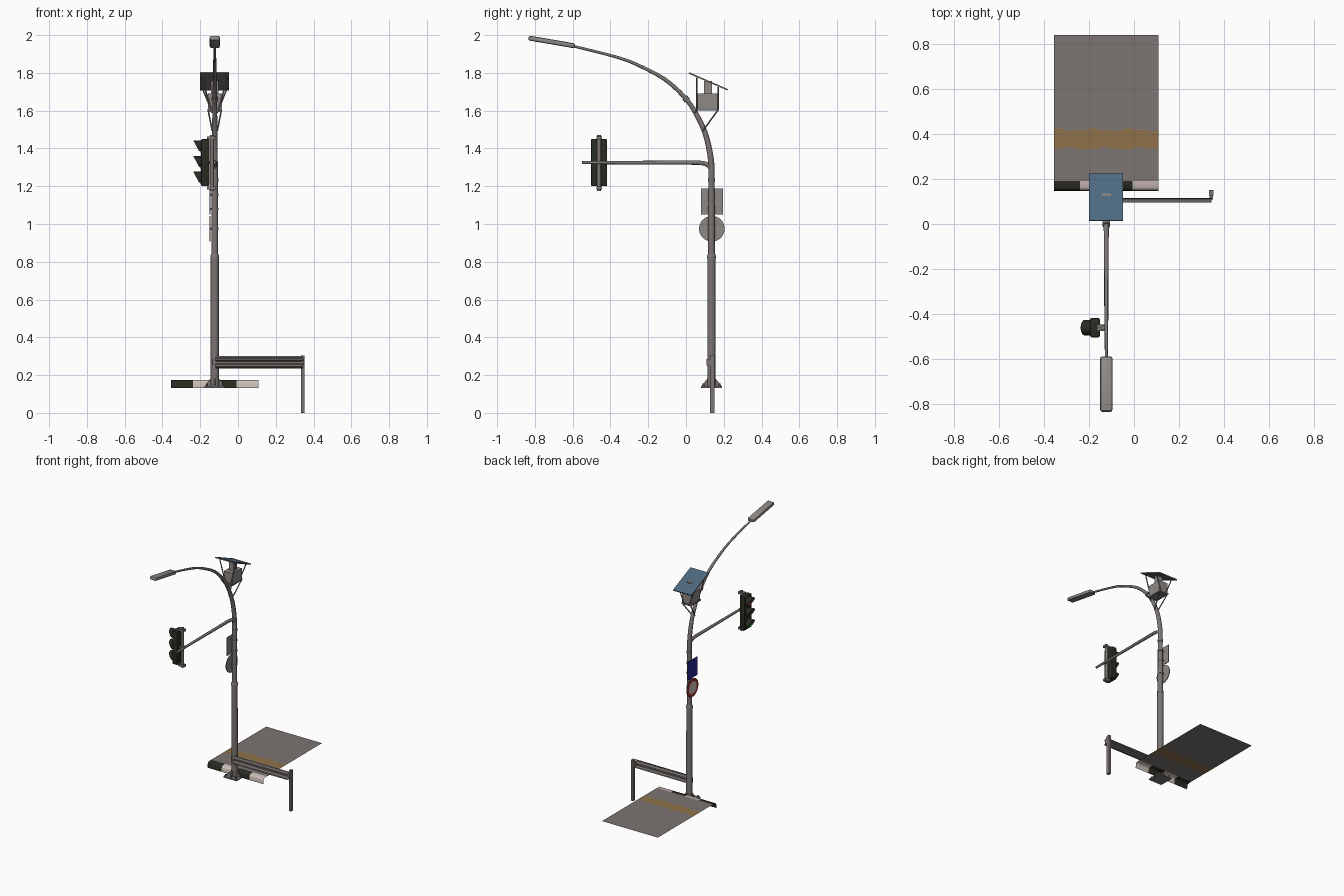
import bpy, bmesh, math
from mathutils import Vector, Matrix

if "Cube" in bpy.data.objects:
    bpy.data.objects.remove(bpy.data.objects["Cube"])

def mat(name, r, g, b):
    m = bpy.data.materials.new(name)
    m.diffuse_color = (r, g, b, 1)
    m.use_nodes = True
    m.node_tree.nodes["Principled BSDF"].inputs["Base Color"].default_value = m.diffuse_color
    return m

GREY = mat("pole_grey", .2, .178, .17)
LIGHT = mat("light_grey", .27, .25, .24)
BLACK = mat("dark_paint", .022, .025, .016)
WHITE = mat("off_white", .6, .51, .47)
ORANGE = mat("worn_orange", .28, .165, .07)
PANEL = mat("panel_blue", .075, .14, .21)
BLUE = mat("sign_blue", .02, .02, .3)
RED = mat("red", .35, .03, .025)
GREEN = mat("green", .01, .25, .015)
PX, PY = -.123, .135          # pole axis

def finish(name, bm, mats, smooth=True, solid=True):
    if solid:
        bmesh.ops.recalc_face_normals(bm, faces=bm.faces)
    me = bpy.data.meshes.new(name)
    bm.to_mesh(me)
    bm.free()
    for m in mats:
        me.materials.append(m)
    ob = bpy.data.objects.new(name, me)
    bpy.context.collection.objects.link(ob)
    if smooth:
        bpy.ops.object.select_all(action='DESELECT')
        ob.select_set(True)
        bpy.context.view_layer.objects.active = ob
        bpy.ops.object.shade_smooth_by_angle(angle=math.radians(35))
    return ob

def box(name, lo, hi, m=GREY, bevel=0, rot=None):
    lo, hi = Vector(lo), Vector(hi)
    bm = bmesh.new()
    bmesh.ops.create_cube(bm, size=1)
    bmesh.ops.scale(bm, vec=hi - lo, verts=bm.verts)
    if bevel:
        bmesh.ops.bevel(bm, geom=bm.edges[:], offset=bevel, segments=2, affect='EDGES', profile=.5)
    if rot:
        bmesh.ops.rotate(bm, matrix=rot, verts=bm.verts)
    bmesh.ops.translate(bm, vec=(lo + hi) / 2, verts=bm.verts)
    return finish(name, bm, [m], bool(bevel))

def tube(name, pts, radii, m=GREY, n=16):
    """Round sweep along points; radii is one number or one per point."""
    pts = [Vector(p) for p in pts]
    if not isinstance(radii, (list, tuple)):
        radii = [radii] * len(pts)
    whole = (pts[-1] - pts[0]).normalized()
    ref = Vector((0, 1, 0)) if abs(whole.x) > .8 else Vector((1, 0, 0))
    bm, rings = bmesh.new(), []
    for i, p in enumerate(pts):
        d = (pts[min(i + 1, len(pts) - 1)] - pts[max(i - 1, 0)]).normalized()
        u = d.cross(ref).normalized()
        v = d.cross(u)
        rings.append([bm.verts.new(p + radii[i] * (u * math.cos(a) + v * math.sin(a)))
                      for a in (2 * math.pi * k / n for k in range(n))])
    for a, b in zip(rings, rings[1:]):
        for k in range(n):
            bm.faces.new((a[k], a[(k + 1) % n], b[(k + 1) % n], b[k]))
    bm.faces.new(rings[0])
    bm.faces.new(rings[-1])
    return finish(name, bm, [m])

def spline(p, steps=5):
    """Catmull-Rom through (y, z) points."""
    p = [Vector(q) for q in p]
    out = []
    for i in range(len(p) - 1):
        a, b, c, d = p[max(i - 1, 0)], p[i], p[i + 1], p[min(i + 2, len(p) - 1)]
        for s in range(steps):
            t = s / steps
            out.append(.5 * (2 * b + (c - a) * t + (2 * a - 5 * b + 4 * c - d) * t * t
                             + (3 * b - a - 3 * c + d) * t ** 3))
    return out + [p[-1]]

def sheet(name, xs, rows, mats, rule):
    """Open surface: rows(x) gives (y, z) points, rule(i, j) a material index."""
    bm = bmesh.new()
    g = [[bm.verts.new((x, y, z)) for y, z in rows(x)] for x in xs]
    for i in range(len(g) - 1):
        for j in range(len(g[0]) - 1):
            f = bm.faces.new((g[i][j], g[i + 1][j], g[i + 1][j + 1], g[i][j + 1]))
            f.material_index = rule(i, j)
    return finish(name, bm, mats, solid=False)

# Pole: thick lower shaft, collar, thinner upper shaft, curved tapering arm
def vert(name, spec, n=20):
    return tube(name, [(PX, PY, z) for r, z in spec], [r for r, z in spec], n=n)

vert("lower_pole", [(.022, .14), (.0215, .82)])
vert("pole_collar", [(.0235, .818), (.0235, .832), (.018, .842)])
vert("upper_pole", [(.018, .83), (.0168, 1.24)])
vert("upper_collar", [(.0185, 1.225), (.0185, 1.243)])
arm = spline([(.135, 1.235), (.132, 1.34), (.105, 1.47), (.057, 1.577), (0, 1.662),
              (-.1, 1.757), (-.22, 1.825), (-.355, 1.88), (-.61, 1.945)])
N = len(arm) - 1
tube("lamp_arm", [(PX, y, z) for y, z in arm], [.017 - .0105 * i / N for i in range(N + 1)])
tube("arm_collar", [(PX, .007, 1.653), (PX, -.007, 1.671)], .0165)

# Lamp head
tilt = math.atan2(1.985 - 1.943, .245)
box("lamp_head", (PX - .027, -.835, 1.951), (PX + .027, -.587, 1.977), LIGHT, .009,
    Matrix.Rotation(-tilt, 3, 'X'))

# Base plate, bolts and gussets
box("base_plate", (PX - .055, PY - .055, .132), (PX + .055, PY + .055, .142))
for sx in (-1, 1):
    for sy in (-1, 1):
        x, y = PX + .042 * sx, PY + .042 * sy
        tube("base_bolt", [(x, y, .14), (x, y, .155)], .006, n=6)
for k in range(4):
    bm = bmesh.new()
    prof = [(.018, .142), (.05, .142), (.05, .147), (.022, .182), (.018, .182)]
    fs = [[bm.verts.new((r, s, z)) for r, z in prof] for s in (-.003, .003)]
    for f in fs:
        bm.faces.new(f)
    for i in range(5):
        bm.faces.new((fs[0][i], fs[0][i - 1], fs[1][i - 1], fs[1][i]))
    bm.transform(Matrix.Translation((PX, PY, 0)) @ Matrix.Rotation(k * math.pi / 2, 4, 'Z'))
    finish("base_gusset", bm, [GREY], False)

# Painted kerb and pavement with a worn orange stripe
x0, x1 = -.355, .108
xs = [x0 + (x1 - x0) * i / 4 for i in range(5)]
sheet("kerb", xs, lambda x: [(.147, .132), (.148, .158), (.152, .168), (.161, .174), (.19, .175)],
      [BLACK, WHITE], lambda i, j: i % 2)
wob = lambda x, s: .005 * math.sin(37 * x + s) + .004 * math.sin(83 * x + 2 * s)
sheet("pavement", [x0 + (x1 - x0) * i / 24 for i in range(25)],
      lambda x: [(.19, .175), (.335 + wob(x, 0), .175), (.418 + wob(x, 2), .175), (.84, .175)],
      [GREY, ORANGE], lambda i, j: int(j == 1))

# Guard rail with its post
sheet("guard_rail", [PX + .003, .345],
      lambda x: [(.116, .235), (.112, .241), (.095, .246), (.095, .256), (.113, .262),
                 (.113, .273), (.095, .279), (.095, .289), (.112, .294), (.116, .3)],
      [GREY], lambda i, j: 0)
box("rail_post", (.334, .126, 0), (.352, .15, .305))
box("rail_spacer", (.336, .108, .25), (.35, .128, .286))
box("rail_bracket", (PX - .012, .108, .25), (PX + .012, .125, .286))

# Signs facing -x, with clamps
box("square_sign", (-.149, .079, 1.05), (-.146, .195, 1.187), LIGHT)
box("square_sign_face", (-.151, .079, 1.05), (-.149, .195, 1.187), BLUE)
C = (.137, .975)
def disc(name, xa, xb, y, z, r, m, n=32):
    return tube(name, [(xa, y, z), (xb, y, z)], r, m, n)
disc("round_sign", -.149, -.146, *C, .068, LIGHT)
disc("round_sign_rim", -.151, -.149, *C, .068, RED)
disc("round_sign_centre", -.152, -.151, *C, .046, WHITE)
for z in (.975, 1.08, 1.155):
    vert("sign_clamp", [(.0195, z - .006), (.0195, z + .006)])
    box("clamp_block", (-.147, PY - .01, z - .006), (-.135, PY + .01, z + .006))

# Traffic light: arm, upright, housing, lenses and visors
path = spline([(.135, 1.285), (.122, 1.305), (.1, 1.32), (.06, 1.325)], 4) + [Vector((-.55, 1.325))]
tube("signal_arm", [(PX, y, z) for y, z in path],
     [.0115] * (len(path) - 1) + [.008])
SY = -.46
tube("signal_upright", [(-.138, SY, 1.175), (-.138, SY, 1.472)], .0105)
for z in (1.19, 1.325, 1.455):
    box("signal_bracket", (-.165, SY - .014, z - .008), (-.118, SY + .014, z + .008))
box("signal_housing", (-.195, -.503, 1.2), (-.152, -.417, 1.45), BLACK, .007)
for z, m, nm in ((1.408, RED, "red"), (1.325, BLACK, "middle"), (1.242, GREEN, "green")):
    disc(nm + "_lens", -.199, -.19, SY, z, .03, m, 24)
    bm, ends = bmesh.new(), []
    for k in range(17):
        a = math.radians(-40 + 260 * k / 16)
        y, h = .035 * math.cos(a), .035 * math.sin(a)
        ends.append([bm.verts.new((-.194, SY + y, z + h)),
                     bm.verts.new((-.194 - .012 - .031 * (h / .035 + .64) / 1.64, SY + y, z + h))])
    for a, b in zip(ends, ends[1:]):
        bm.faces.new((a[0], b[0], b[1], a[1]))
    finish("signal_visor", bm, [BLACK], solid=False)

# Solar panel, equipment box and supports
slope = math.atan2(.09, .207)
p = box("solar_panel", (-.2, .005, 1.751), (-.048, .231, 1.759), GREY,
        rot=Matrix.Rotation(-slope, 3, 'X'))
p.data.materials.append(PANEL)
for f in p.data.polygons:
    f.material_index = int(f.normal.z > .5)
box("equipment_box", (-.16, .06, 1.61), (-.086, .168, 1.69), LIGHT)
box("panel_mount", (-.143, .095, 1.69), (-.103, .137, 1.757), LIGHT)
box("box_tray", (-.162, .053, 1.6), (-.084, .174, 1.61))
for s in (-1, 1):
    for y, z in ((.056, 1.775), (.171, 1.725)):
        tube("panel_strut", [(PX + .018 * s, y, 1.602), (PX + .068 * s, y, z)], .004, n=8)
    tube("lower_strut", [(PX + .035 * s, .17, 1.604), (PX + .014 * s, .09, 1.495)], .004, n=8)
    tube("upper_strut", [(PX + .03 * s, .06, 1.604), (PX + .012 * s, .045, 1.59)], .004, n=8)
